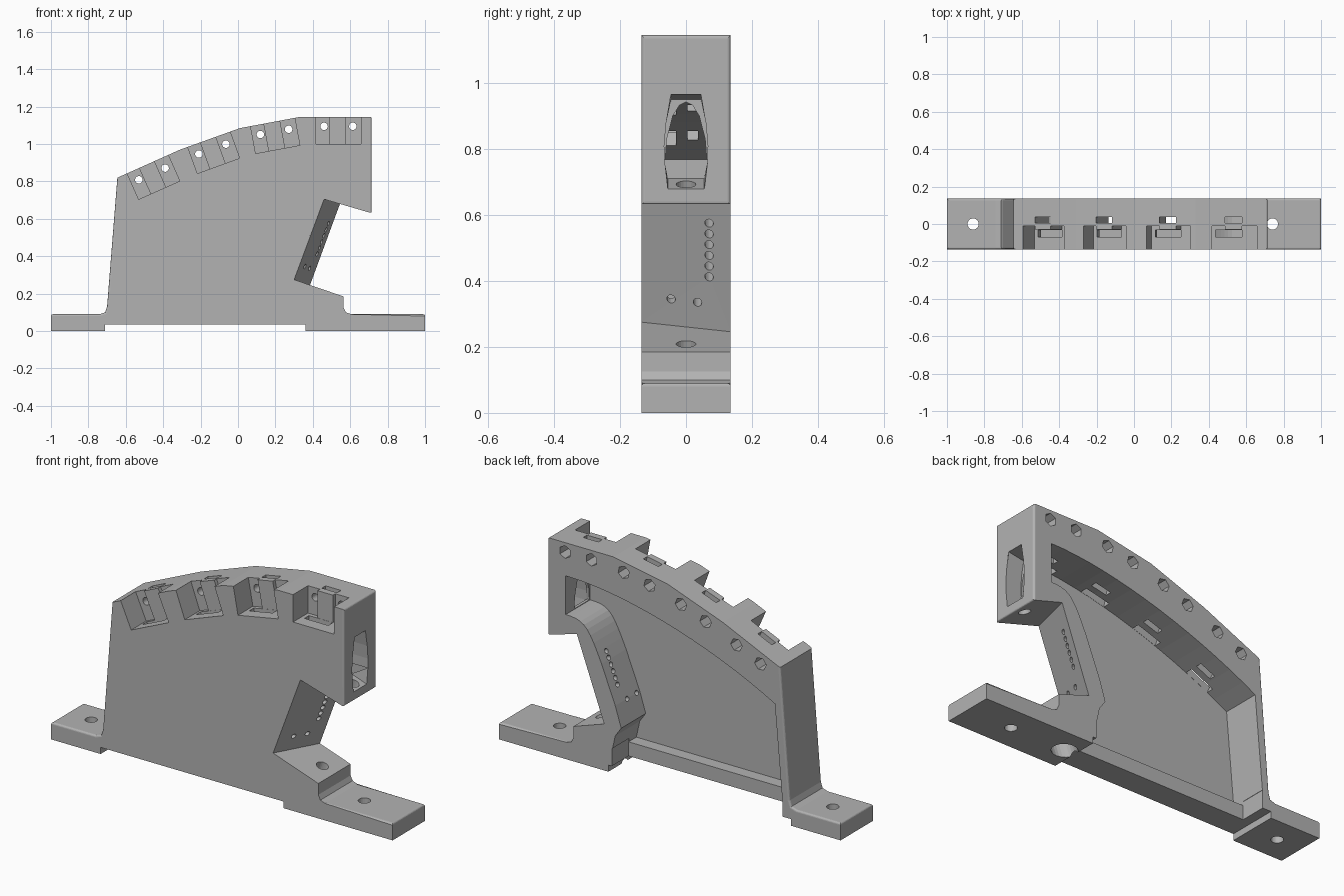
import bpy, bmesh, math
from mathutils import Vector, Matrix
from mathutils.geometry import interpolate_bezier

if "Cube" in bpy.data.objects:
    bpy.data.objects.remove(bpy.data.objects["Cube"])

W = 0.135  # half thickness of the bracket

grey = bpy.data.materials.new("mid_grey")
grey.use_nodes = True
grey.diffuse_color = (0.45, 0.45, 0.45, 1)
grey.node_tree.nodes["Principled BSDF"].inputs["Base Color"].default_value = grey.diffuse_color


def make(name, bm):
    bmesh.ops.recalc_face_normals(bm, faces=bm.faces)
    mesh = bpy.data.meshes.new(name)
    bm.to_mesh(mesh)
    bm.free()
    obj = bpy.data.objects.new(name, mesh)
    mesh.materials.append(grey)
    bpy.context.collection.objects.link(obj)
    return obj


def prism(points, offset):
    """Closed outline of 3D points, extruded along an offset."""
    bm = bmesh.new()
    face = bm.faces.new([bm.verts.new(p) for p in points])
    new = bmesh.ops.extrude_face_region(bm, geom=[face])["geom"]
    moved = [v for v in new if isinstance(v, bmesh.types.BMVert)]
    bmesh.ops.translate(bm, verts=moved, vec=offset)
    return bm


def side_prism(outline, y0, y1):
    return prism([(x, y0, z) for x, z in outline], (0, y1 - y0, 0))


def box(x0, x1, y0, y1, z0, z1):
    return prism([(x0, y0, z0), (x1, y0, z0), (x1, y1, z0), (x0, y1, z0)], (0, 0, z1 - z0))


def rod(center, axis, radius, length, sides=24):
    bm = bmesh.new()
    turn = Vector(axis).to_track_quat('Z', 'Y').to_matrix().to_4x4()
    bmesh.ops.create_cone(bm, cap_ends=True, segments=sides, radius1=radius, radius2=radius,
                          depth=length, matrix=Matrix.Translation(center) @ turn)
    return bm


def cut(bm, matrix=None):
    """Subtract a shape from the bracket."""
    if matrix:
        bm.transform(matrix)
    cutter = make("cutter", bm)
    cutter.hide_render = True
    mod = bracket.modifiers.new("cut", 'BOOLEAN')
    mod.operation, mod.solver, mod.object = 'DIFFERENCE', 'EXACT', cutter
    bpy.context.view_layer.objects.active = bracket
    bpy.ops.object.modifier_apply(modifier=mod.name)
    bpy.data.objects.remove(cutter)


# Main body from its side profile
profile = [(-1, 0), (-.71, 0), (-.71, .035), (.36, .035), (.36, 0), (1, 0), (1, .09),
           (.605, .09), (.577, .1), (.565, .125), (.565, .185), (.30, .275), (.46, .705),
           (.715, .63), (.715, 1.145), (.33, 1.145), (.01, 1.085), (-.31, .97),
           (-.645, .82), (-.70, .13), (-.71, .1), (-.74, .09), (-1, .09)]
bm = side_prism(profile, -W, W)

# The grip face is skewed: its rear edge sits further out
for v in bm.verts:
    if v.co.y > 0:
        for x, z, rise in ((.30, .275, -.029), (.46, .705, -.025)):
            if abs(v.co.x - x) < .001 and abs(v.co.z - z) < .001:
                v.co += Vector((.085, 0, rise))


def rounded(edge):
    a, b = (v.co for v in edge.verts)
    along = abs(a.y - b.y) < .01
    if min(a.x, b.x) > .71 and max(a.x, b.x) < .72:
        return True
    if abs(a.x) > .99 and abs(b.x) > .99:
        return a.z > .05 and b.z > .05
    if along and min(a.z, b.z) > .08:
        return max(a.x, b.x) < -.64 or (min(a.x, b.x) > .6 and max(a.z, b.z) < .1)
    return False


bmesh.ops.bevel(bm, geom=[e for e in bm.edges if rounded(e)], offset=.022, segments=4,
                profile=.5, affect='EDGES', clamp_overlap=True)
bracket = make("bracket_body", bm)


def bezier(points, count):
    return [(p.x, p.y) for p in interpolate_bezier(*[Vector(p) for p in points], count)]


# Rear pocket under the arched band, leaving a front plate and a lower rail
ceiling = bezier([(-.615, .62), (-.25, .82), (.25, .97), (.61, .97)], 16)
grip_curve = bezier([(.61, .765), (.50, .765), (.48, .74), (.40, .56)], 10)
pocket = ceiling + grip_curve + [(.32, .36), (.285, .25), (.32, .2), (.34, .11), (-.66, .11)]
cut(side_prism(pocket, -.07, .2))
cut(box(-.66, .34, -.005, .2, -.05, .13))

# Four clip seats along the arch, each with bolt holes and slots
seat = [(-.12, -.2), (.12, -.2), (.12, -.01), (.04, -.01),
        (.04, -.03), (-.05, -.03), (-.05, -.01), (-.12, -.01)]
for x, z, tilt in ((-.46, .84, 24), (-.137, .973, 20), (.195, 1.065, 10.5), (.537, 1.095, 0)):
    place = Matrix.Translation((x, 0, z)) @ Matrix.Rotation(-math.radians(tilt), 4, 'Y')
    cut(prism([(px, py, -.095) for px, py in seat], (0, 0, .2)), place)
    cut(box(-.10, .04, -.069, -.031, -.22, -.08), place)
    cut(box(-.05, .04, .005, .037, -.25, .1), place)
    for side in (-.077, .077):
        cut(rod((side, 0, 0), (0, 1, 0), .02, .5), place)
        cut(rod((side, .13, 0), (0, 1, 0), .034, .13, 6), place)

# Window in the end box: sloped recess, then an arch into the pocket
half = [(.055, .67), (.065, .76), (.066, .81), (.06, .88), (.045, .97)]
outline = half + [(-y, z) for y, z in reversed(half)]
bm = prism([(.74, y, z) for y, z in outline], (-.115, 0, 0))
for v in bm.verts:
    if v.co.x < .7:
        v.co.z += .04 if v.co.z < .7 else 0
        v.co.z -= .02 if v.co.z > .95 else 0
cut(bm)
half = [(.063, .768), (.058, .83), (.04, .90), (.02, .932)]
outline = half + [(0, .942)] + [(-y, z) for y, z in reversed(half)]
cut(prism([(.66, y, z) for y, z in outline], (-.1, 0, 0)))

# Angled bore through the foot and end box, parallel to the grip
axis = Vector((.348, 0, .937))
start = Vector((.495, 0, .21))
cut(rod(start + axis * .12, axis, .03, .86))
cut(rod(start - axis * .22, axis, .06, .2))

# Small holes across the grip face
spots = [(.07, .412 + .0325 * i) for i in range(6)] + [(-.045, .345), (.035, .335)]
for y, z in spots:
    x = .30 + (z - .275) * .372 + (y + W) / .27 * .096
    cut(rod((x, y, z), (.937, 0, -.348), .013, .24, 16))

# Mounting holes in the feet
for x in (.74, -.86):
    cut(rod((x, 0, .05), (0, 0, 1), .03, .3))
